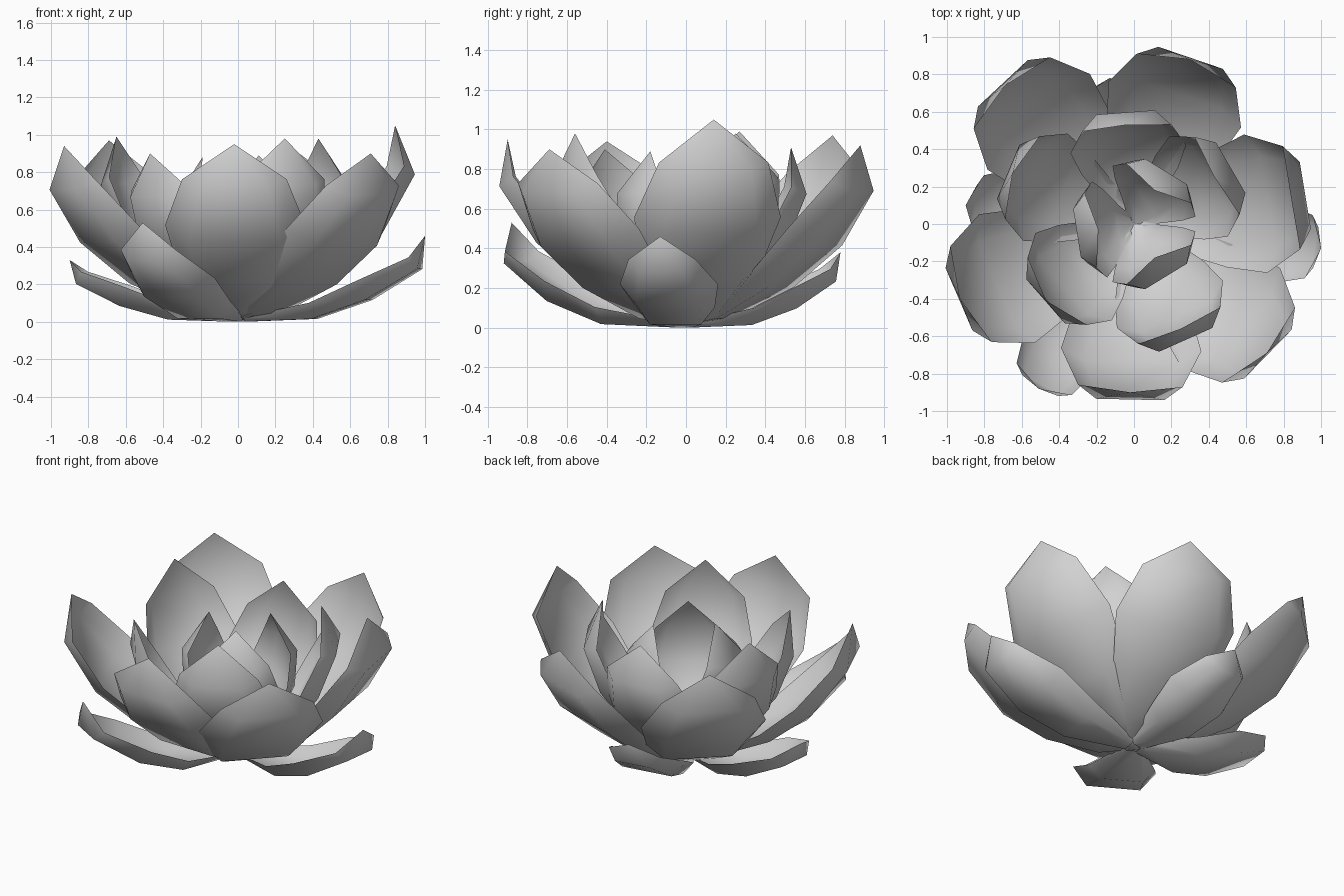
import bpy, bmesh, math
from mathutils import Vector, Matrix

if "Cube" in bpy.data.objects:
    bpy.data.objects.remove(bpy.data.objects["Cube"])

grey = bpy.data.materials.new("petal_grey")
grey.use_nodes = True
grey.diffuse_color = (0.64, 0.64, 0.64, 1)
grey.node_tree.nodes["Principled BSDF"].inputs["Base Color"].default_value = (0.64, 0.64, 0.64, 1)

ACROSS = (-1, -0.65, 0.65, 1)   # share of the half width
OUTER, INNER = 0.02, 0.2        # share of the cup depth along the middle


def petal(name, tip, belly, spine, widths, cup):
    """Cupped petal with a thin outer and inner skin that share one rim."""
    reach, angle = math.hypot(tip[0], tip[1]), math.atan2(tip[1], tip[0])
    path = [Vector((r * belly, h * tip[2])) for r, h in spine]
    bm = bmesh.new()
    point = bm.verts.new((reach, 0, tip[2]))
    outer, inner = [], []
    for i, width in enumerate(widths):
        along = (path[max(i, 1)] - path[max(i, 1) - 1]).normalized()
        inward = Vector((-along.y, along.x)) * cup * width / max(widths)

        def vert(k, depth):
            p = path[i] + inward * depth
            return bm.verts.new((p.x, ACROSS[k] * width, max(p.y, 0)))

        rim = vert(0, 1), vert(3, 1)
        for skin, depth in ((outer, OUTER), (inner, INNER)):
            skin.append([rim[0], vert(1, depth), vert(2, depth), rim[1]])
    for skin in (outer, inner):
        for k in range(3):
            for low, high in zip(skin, skin[1:]):
                bm.faces.new((low[k], high[k], high[k + 1], low[k + 1]))
            bm.faces.new((skin[-1][k], point, skin[-1][k + 1]))
    bmesh.ops.recalc_face_normals(bm, faces=bm.faces)
    bm.transform(Matrix.Rotation(angle, 4, "Z"))
    mesh = bpy.data.meshes.new(name)
    bm.to_mesh(mesh)
    bm.free()
    mesh.materials.append(grey)
    obj = bpy.data.objects.new(name, mesh)
    bpy.context.collection.objects.link(obj)
    bpy.ops.object.select_all(action="DESELECT")
    obj.select_set(True)
    bpy.context.view_layer.objects.active = obj
    bpy.ops.object.shade_smooth_by_angle(angle=math.radians(75))


def ring(name, tips, **shape):
    """Each entry is the tip position and the radius of the widest bulge."""
    for number, (x, y, z, belly) in enumerate(tips, 1):
        petal(f"{name}_{number}", (x, y, z), belly, **shape)


# Low spreading sepals
ring("sepal",
     [(1.0, -0.13, 0.46, 0.98), (-0.13, 0.78, 0.38, 0.75),
      (-0.9, 0.1, 0.33, 0.86), (-0.51, -0.88, 0.53, 1.0)],
     spine=[(0.04, 0), (0.42, 0.03), (0.72, 0.25), (1, 0.61)],
     widths=[0.06, 0.2, 0.25, 0.17], cup=0.11)

# Large outer petals
ring("outer_petal",
     [(0.84, 0.14, 1.05, 0.93), (0.3, 0.88, 0.92, 0.94), (-0.69, 0.74, 0.97, 1.03),
      (-0.93, -0.4, 0.94, 1.02), (-0.02, -0.9, 0.95, 0.94), (0.71, -0.69, 0.9, 1.0)],
     spine=[(0, 0.01), (0.22, 0.05), (0.54, 0.22), (0.8, 0.45), (1, 0.75)],
     widths=[0.05, 0.18, 0.31, 0.375, 0.28], cup=0.12)

# Upright middle petals
ring("middle_petal",
     [(-0.04, 0.53, 0.91, 0.6), (0.43, 0.25, 0.98, 0.6), (0.25, -0.56, 0.98, 0.68),
      (-0.47, -0.41, 0.9, 0.63), (-0.65, 0.27, 0.99, 0.73)],
     spine=[(0, 0.02), (0.25, 0.08), (0.58, 0.25), (0.83, 0.47), (1, 0.74)],
     widths=[0.04, 0.15, 0.26, 0.31, 0.24], cup=0.12)

# Steep heart petals
ring("heart_petal",
     [(-0.19, -0.03, 0.88, 0.31), (0.11, 0.18, 0.87, 0.33), (0.11, -0.18, 0.89, 0.33)],
     spine=[(0, 0.02), (0.3, 0.12), (0.65, 0.3), (0.9, 0.52), (1, 0.76)],
     widths=[0.03, 0.11, 0.21, 0.26, 0.2], cup=0.1)
